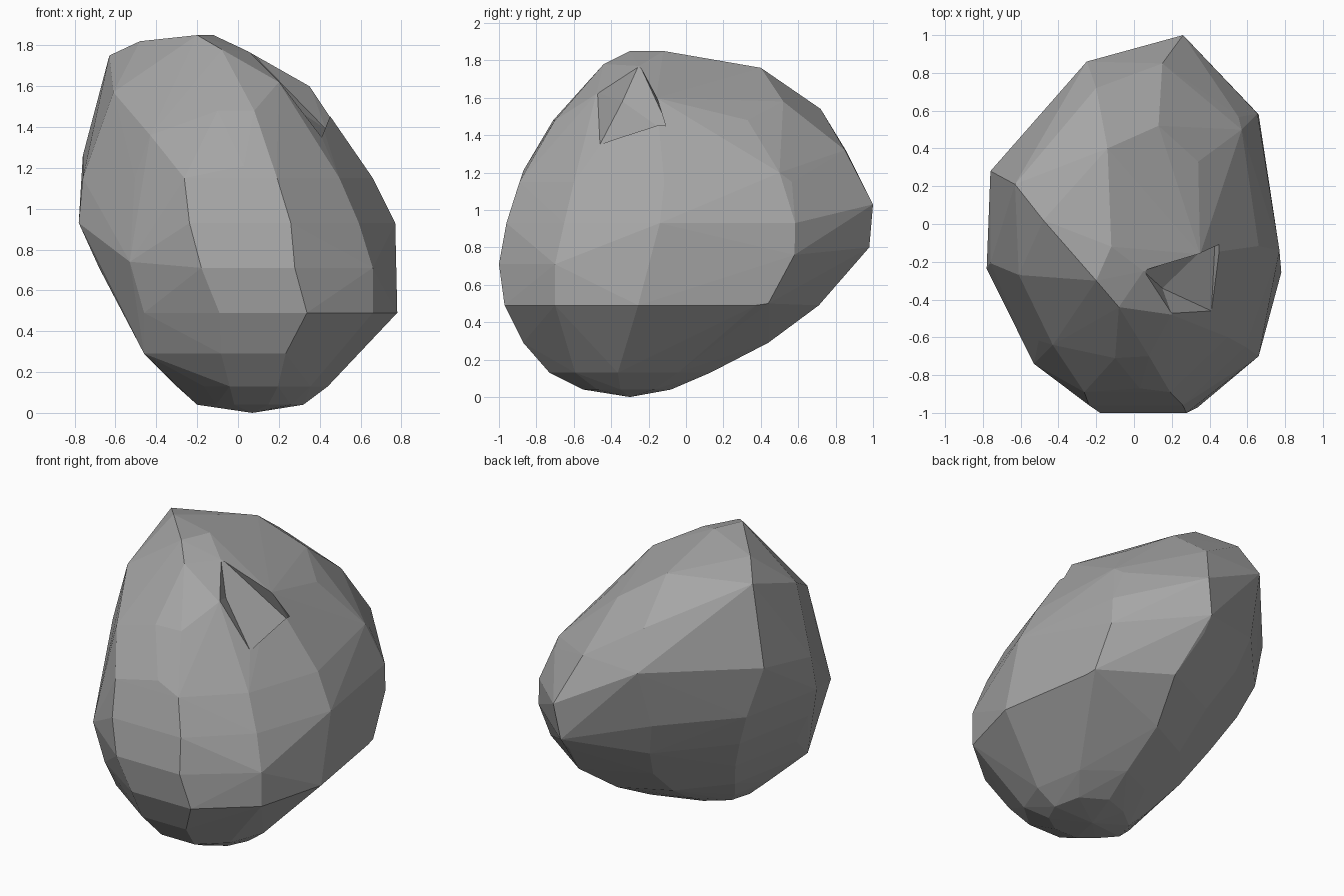
import bpy
import bmesh

default_cube = bpy.data.objects.get("Cube")
if default_cube:
    bpy.data.objects.remove(default_cube, do_unlink=True)


def make_material(name, colour):
    material = bpy.data.materials.new(name)
    material.use_nodes = True
    material.diffuse_color = colour
    shader = next(n for n in material.node_tree.nodes if n.type == "BSDF_PRINCIPLED")
    shader.inputs["Base Color"].default_value = colour
    shader.inputs["Roughness"].default_value = 0.9
    return material


def hull_object(name, points, material):
    """Faceted solid wrapped tightly around a handful of points."""
    bm = bmesh.new()
    for point in points:
        bm.verts.new(point)
    result = bmesh.ops.convex_hull(bm, input=bm.verts[:])
    spare = {g for g in result["geom_interior"] + result["geom_unused"]
             if isinstance(g, bmesh.types.BMVert) and g.is_valid}
    bmesh.ops.delete(bm, geom=list(spare), context="VERTS")
    bmesh.ops.recalc_face_normals(bm, faces=bm.faces[:])
    mesh = bpy.data.meshes.new(name)
    bm.to_mesh(mesh)
    bm.free()
    mesh.materials.append(material)
    obj = bpy.data.objects.new(name, mesh)
    bpy.context.scene.collection.objects.link(obj)
    return obj


def ring(outline, height, left, right, front, back):
    """Fit the angular outline into the box given for one height."""
    for u, v in outline:
        yield (left + (right - left) * (u + 1) / 2,
               front + (back - front) * (v + 1) / 2,
               height)


stone_grey = make_material("stone grey", (0.38, 0.38, 0.38, 1))

# Angular cross-section, scaled to each level of the lower body
outline = [(-.3, -1), (.34, -1), (.77, -.68), (1, -.15), (.85, .6),
           (.25, 1), (-.35, .77), (-.85, .33), (-1, -.25), (-.64, -.7)]

# Height, then the x range and y range of the leaning body
levels = [
    (.04, -.2, .32, -.55, -.08),
    (.13, -.3, .44, -.73, .13),
    (.29, -.43, .56, -.87, .44),
    (.49, -.56, .78, -.97, .71),
    (.71, -.68, .75, -1, .9),
    (.93, -.78, .77, -.96, .97),
    (1.15, -.76, .66, -.89, .93),
]

# Irregular corners that break the regular levels
corners = [(.66, -.7, .71), (.66, -.7, .49), (-.53, -.74, .74),
           (-.46, -.72, .49), (-.46, -.6, .29), (.67, .44, .5),
           (.66, .58, .76), (.57, .5, 1.2)]

# Irregular crown: front shoulder, summit and back slope
front_shoulder = [(-.43, -.64, 1.36), (-.1, -.71, 1.48), (.08, -.7, 1.48),
                  (.03, -.87, 1.21), (.41, -.46, 1.35), (.2, -.48, 1.62),
                  (-.61, -.27, 1.57)]
summit = [(-.63, .21, 1.75), (-.48, .02, 1.82), (-.2, -.3, 1.85),
          (-.12, -.12, 1.85), (-.08, -.44, 1.78), (.05, -.25, 1.77),
          (.35, -.16, 1.6), (.34, .33, 1.48), (-.14, .4, 1.76)]
back_slope = [(-.2, .72, 1.54), (.13, .52, 1.58), (-.25, .86, 1.31),
              (.15, .85, 1.32), (.26, 1, 1.03), (.22, .98, .8),
              (-.76, .28, 1.26)]
underside = [(.07, -.3, 0)]

body_points = underside + corners + front_shoulder + summit + back_slope
for level in levels:
    body_points.extend(ring(outline, *level))
rock = hull_object("rock", body_points, stone_grey)

# Chipped hollow near the top
chip_points = [(.15, -.34, 1.58), (.05, -.25, 1.78), (.35, -.16, 1.61),
               (.43, -.07, 1.39), (.41, -.46, 1.35), (.2, -.48, 1.63),
               (.6, -.4, 1.9)]
chip = hull_object("chip_cutter", chip_points, stone_grey)
chip.hide_render = True
cut = rock.modifiers.new("chip", "BOOLEAN")
cut.operation = "DIFFERENCE"
cut.solver = "EXACT"
cut.object = chip

# Keep the cut result and discard the cutter
bpy.context.view_layer.update()
graph = bpy.context.evaluated_depsgraph_get()
carved = bpy.data.meshes.new_from_object(rock.evaluated_get(graph))
rock.modifiers.clear()
rock.data = carved
carved.name = "rock"
bpy.data.objects.remove(chip, do_unlink=True)
for face in carved.polygons:
    face.use_smooth = False
